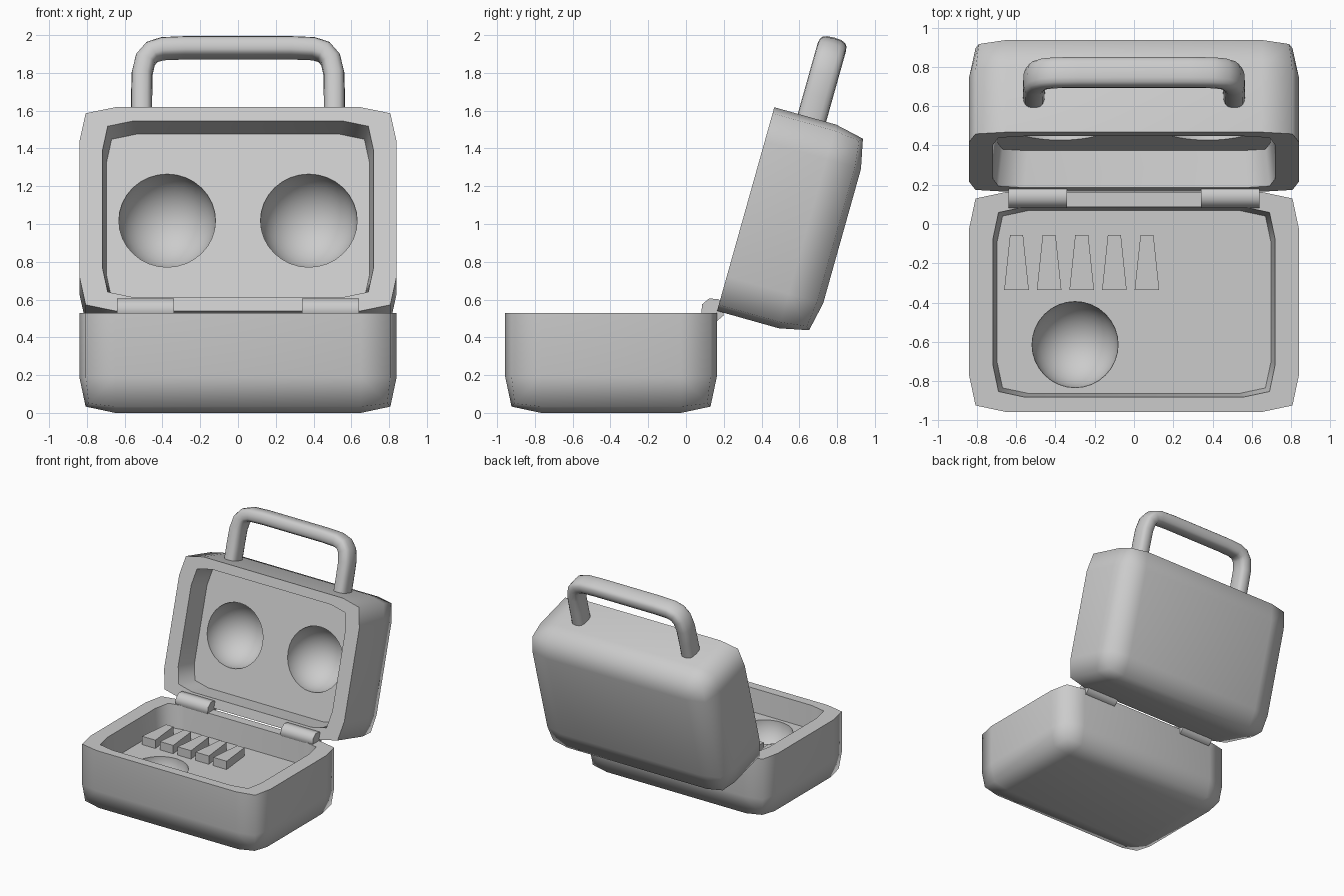
import bpy, bmesh, math
from mathutils import Vector, Matrix

if "Cube" in bpy.data.objects:
    bpy.data.objects.remove(bpy.data.objects["Cube"])

DEPTH = 0.19          # cavity depth below the rim
TILT = math.radians(74.3)
BASE = Matrix.Translation((0, -0.397, 0.53))
LID = Matrix.Translation((0, 0.316, 1.079)) @ Matrix.Rotation(TILT, 4, 'X')


def finish(name, bm, matrix, angle=None):
    bmesh.ops.recalc_face_normals(bm, faces=bm.faces)
    me = bpy.data.meshes.new(name)
    bm.to_mesh(me)
    bm.free()
    ob = bpy.data.objects.new(name, me)
    bpy.context.collection.objects.link(ob)
    ob.matrix_world = matrix
    if angle:
        bpy.ops.object.select_all(action='DESELECT')
        ob.select_set(True)
        bpy.context.view_layer.objects.active = ob
        bpy.ops.object.shade_smooth_by_angle(angle=math.radians(angle))
    return ob


def shell(name, matrix, bowls):
    """Soft-edged tray with its rim at local z = 0 and round hollows in its floor."""
    bm = bmesh.new()
    bmesh.ops.create_cube(bm, size=1, matrix=Matrix.Translation((0, 0, -0.265))
                          @ Matrix.Diagonal((1.68, 1.12, 0.53, 1)))
    soft = [e for e in bm.edges if not all(v.co.z > -0.01 for v in e.verts)]
    bmesh.ops.bevel(bm, geom=soft, offset=0.19, segments=2, profile=0.68, affect='EDGES')
    top = max(bm.faces, key=lambda f: f.calc_center_median().z)
    # rim, then cavity walls, then floor
    for sx, sy, z in ((0.855, 0.865, 0), (0.97, 0.96, -DEPTH)):
        ext = bmesh.ops.extrude_face_region(bm, geom=[top])
        bmesh.ops.delete(bm, geom=[top], context='FACES_ONLY')
        top = [g for g in ext['geom'] if isinstance(g, bmesh.types.BMFace)][0]
        for v in top.verts:
            v.co = (v.co.x * sx, v.co.y * sy, z)
    ob = finish(name, bm, matrix)
    # hemispherical hollows
    for i, (x, y, r) in enumerate(bowls):
        cb = bmesh.new()
        bmesh.ops.create_uvsphere(cb, u_segments=32, v_segments=17, radius=r)
        cut = finish(f"{name}_bowl_cutter_{i}", cb, matrix @ Matrix.Translation((x, y, -DEPTH)))
        cut.hide_render = True
        cut.hide_set(True)
        mod = ob.modifiers.new("bowl", 'BOOLEAN')
        mod.object, mod.operation, mod.solver = cut, 'DIFFERENCE', 'EXACT'
    bpy.context.view_layer.update()
    me = bpy.data.meshes.new_from_object(ob.evaluated_get(bpy.context.evaluated_depsgraph_get()))
    ob.modifiers.clear()
    ob.data = me
    for o in [o for o in bpy.data.objects if o.name.startswith(name + "_bowl_cutter")]:
        bpy.data.objects.remove(o)
    bpy.ops.object.select_all(action='DESELECT')
    ob.select_set(True)
    bpy.context.view_layer.objects.active = ob
    bpy.ops.object.shade_smooth_by_angle(angle=math.radians(75))


shell("case_base", BASE, [(-0.30, -0.217, 0.22)])
shell("case_lid", LID, [(-0.375, -0.01, 0.257), (0.375, -0.01, 0.257)])

# handle: rounded section swept along a mirrored arch
half = [(0.51, 0.5), (0.51, 0.68), (0.508, 0.80), (0.49, 0.88), (0.455, 0.922), (0.40, 0.94), (0.28, 0.945)]
path = [Vector((x, y, -0.207)) for x, y in half]
path += [Vector((-p.x, p.y, p.z)) for p in reversed(path)]
bm = bmesh.new()
rings = []
for i, p in enumerate(path):
    t = (path[min(i + 1, len(path) - 1)] - path[max(i - 1, 0)]).normalized()
    n = Vector((t.y, -t.x, 0))
    ring = []
    for k in range(16):
        a = math.tau * k / 16
        c, s = math.cos(a), math.sin(a)
        ring.append(bm.verts.new(p + n * math.copysign(abs(c) ** 0.7, c) * 0.056
                                 + Vector((0, 0, math.copysign(abs(s) ** 0.7, s) * 0.078))))
    rings.append(ring)
for a, b in zip(rings, rings[1:]):
    for k in range(16):
        bm.faces.new((a[k], a[k - 1], b[k - 1], b[k]))
bm.faces.new(rings[0])
bm.faces.new(rings[-1])
finish("handle", bm, LID, 50)

# hinges
for side, x in (("left", -0.49), ("right", 0.49)):
    bm = bmesh.new()
    bmesh.ops.create_cone(bm, cap_ends=True, segments=8, radius1=0.064, radius2=0.064, depth=0.30)
    finish(f"hinge_{side}", bm, Matrix.Translation((x, 0.142, 0.545))
           @ Matrix.Rotation(math.pi / 2, 4, 'Y') @ Matrix.Rotation(0.3, 4, 'Z'), 50)

# tapered keys on the base floor
for i in range(5):
    bm = bmesh.new()
    bmesh.ops.create_cube(bm, size=1)
    for v in bm.verts:
        w = 0.0625 if v.co.y < 0 else 0.033
        v.co = (math.copysign(w, v.co.x), v.co.y * 0.28, -DEPTH - 0.02 if v.co.z < 0 else -DEPTH + 0.07)
    finish(f"key_{i + 1}", bm, BASE @ Matrix.Translation((-0.598 + 0.166 * i, 0.202, 0)))
